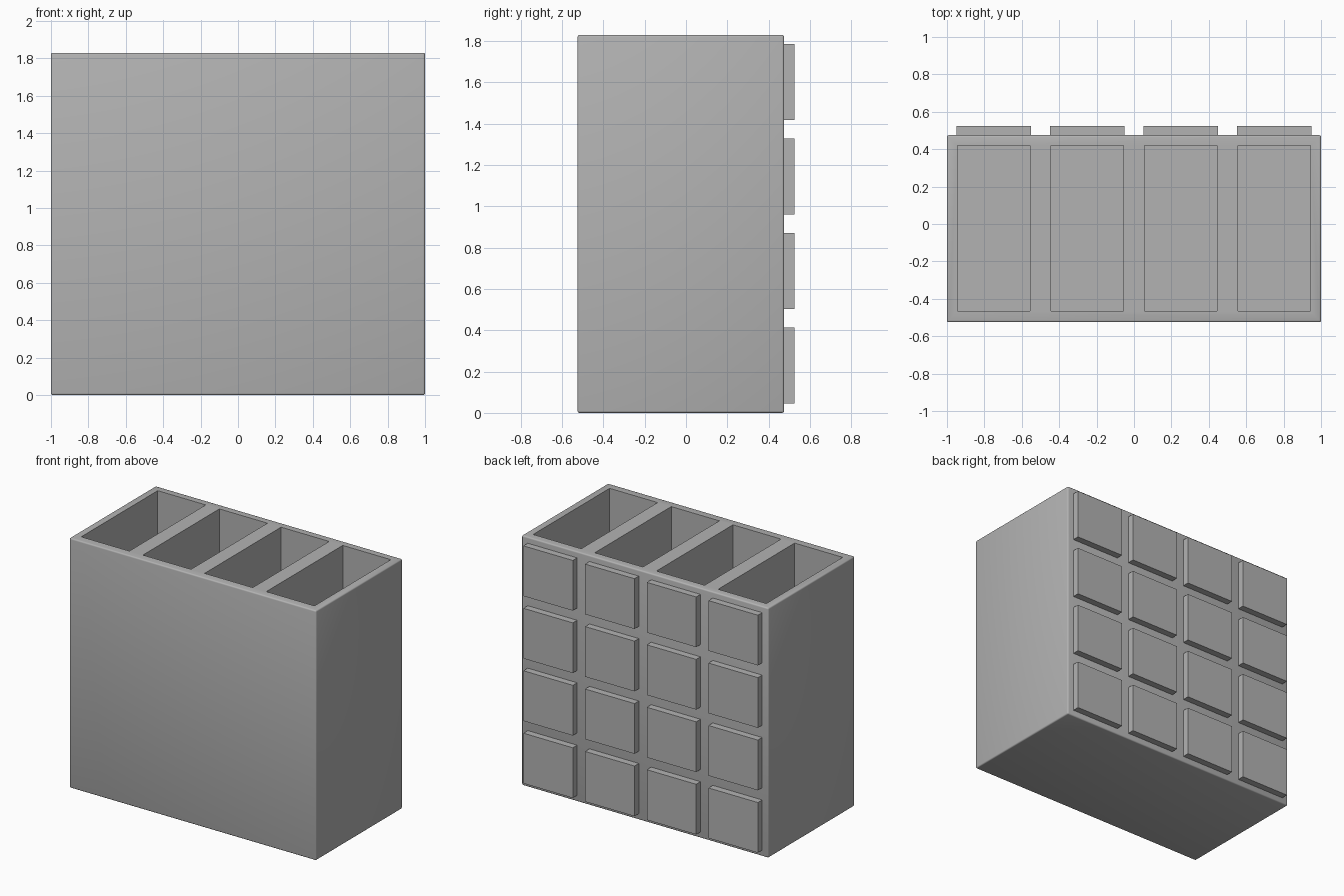
import bpy
import bmesh
from mathutils import Matrix, Vector

if "Cube" in bpy.data.objects:
    bpy.data.objects.remove(bpy.data.objects["Cube"])

grey = bpy.data.materials.new("plain_grey")
grey.use_nodes = True
grey.diffuse_color = (0.45, 0.45, 0.45, 1)
grey.node_tree.nodes["Principled BSDF"].inputs["Base Color"].default_value = grey.diffuse_color

COLUMNS = ROWS = 4
WIDTH, HEIGHT = 2.0, 1.83
FRONT, BACK = -0.525, 0.475
COLUMN_PITCH, ROW_PITCH = WIDTH / COLUMNS, HEIGHT / ROWS
column_centres = [-WIDTH / 2 + COLUMN_PITCH * (i + 0.5) for i in range(COLUMNS)]


def boxes(name, bounds):
    """One object made of boxes, each given as a low and a high corner."""
    bm = bmesh.new()
    for low, high in bounds:
        low, high = Vector(low), Vector(high)
        bmesh.ops.create_cube(bm, size=1, matrix=Matrix.Translation((low + high) / 2)
                              @ Matrix.Diagonal((*(high - low), 1)))
    mesh = bpy.data.meshes.new(name)
    bm.to_mesh(mesh)
    bm.free()
    mesh.materials.append(grey)
    obj = bpy.data.objects.new(name, mesh)
    bpy.context.collection.objects.link(obj)
    return obj


# Case with softened outer edges
case = boxes("case", [((-WIDTH / 2, FRONT, 0), (WIDTH / 2, BACK, HEIGHT))])
bevel = case.modifiers.new("soft_edges", "BEVEL")
bevel.width, bevel.segments = 0.01, 3

# Deep open compartments cut from the top
cutter = boxes("compartment_cutter", [((x - 0.195, -0.465, 0.055), (x + 0.195, 0.42, HEIGHT + 0.1))
                                      for x in column_centres])
cut = case.modifiers.new("compartments", "BOOLEAN")
cut.object, cut.operation, cut.solver = cutter, "DIFFERENCE", "EXACT"

# Bake the cut and drop the cutter
bpy.context.view_layer.update()
evaluated = case.evaluated_get(bpy.context.evaluated_depsgraph_get())
carved = bpy.data.meshes.new_from_object(evaluated)
case.modifiers.clear()
case.data = carved
bpy.data.objects.remove(cutter)

# Grid of raised square panels on the back
for row in range(ROWS):
    z = ROW_PITCH * (row + 0.5)
    for column, x in enumerate(column_centres):
        boxes(f"back_panel_{row + 1}_{column + 1}",
              [((x - 0.2, BACK - 0.01, z - 0.184), (x + 0.2, 0.525, z + 0.184))])

# Smooth only the small rounded edges
bpy.ops.object.select_all(action="DESELECT")
case.select_set(True)
bpy.context.view_layer.objects.active = case
bpy.ops.object.shade_smooth_by_angle()
